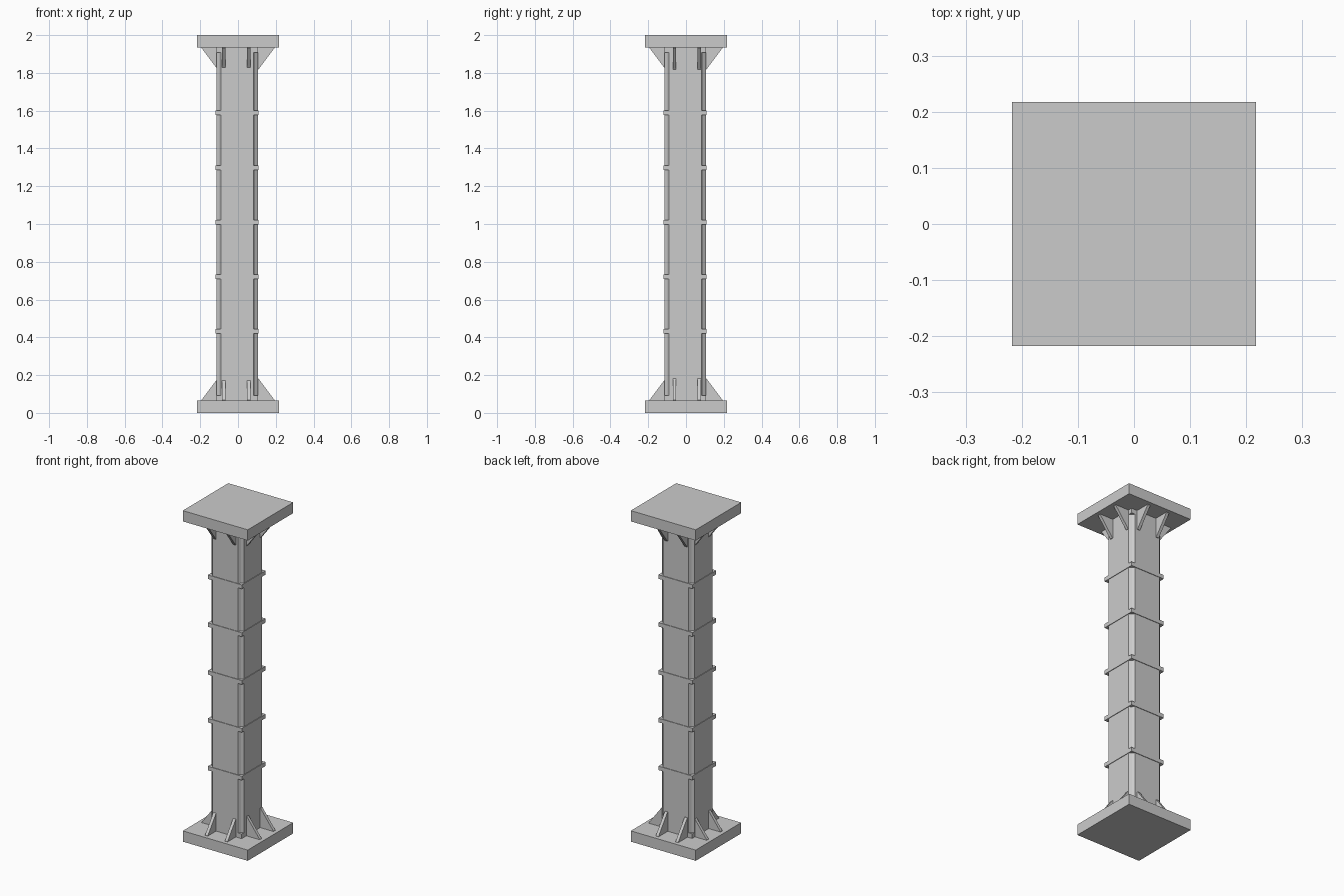
import bpy, bmesh
from mathutils import Matrix

if "Cube" in bpy.data.objects:
    bpy.data.objects.remove(bpy.data.objects["Cube"])

C = -0.005      # shaft sits slightly off the plate centre
H = 0.11        # shaft half width
PLATE = 0.217
T = 0.065       # plate thickness


def prism(name, outline, depth, matrix):
    """Extrude a 2D outline along its local z, then place it."""
    bm = bmesh.new()
    face = bm.faces.new([bm.verts.new((x, y, 0)) for x, y in outline])
    new = bmesh.ops.extrude_face_region(bm, geom=[face])["geom"]
    verts = [v for v in new if isinstance(v, bmesh.types.BMVert)]
    bmesh.ops.translate(bm, verts=verts, vec=(0, 0, depth))
    bmesh.ops.transform(bm, matrix=matrix, verts=bm.verts)
    bmesh.ops.recalc_face_normals(bm, faces=bm.faces)
    mesh = bpy.data.meshes.new(name)
    bm.to_mesh(mesh)
    bm.free()
    obj = bpy.data.objects.new(name, mesh)
    bpy.context.collection.objects.link(obj)
    return obj


def square(h):
    return [(-h, -h), (h, -h), (h, h), (-h, h)]


def slab(name, outline, z0, z1, c=C):
    return prism(name, outline, z1 - z0, Matrix.Translation((c, c, z0)))


# End plates
slab("base_plate", square(PLATE), 0, T, 0)
slab("top_plate", square(PLATE), 2 - T, 2, 0)

# Shaft with a grooved corner on all four sides
corner = [(H, 0.086), (0.096, 0.096), (0.086, H)]
profile = []
for i in range(4):
    for x, y in corner:
        for _ in range(i):
            x, y = -y, x
        profile.append((x, y))
slab("shaft", profile, T, 2 - T)

# Square collars where the grooves stop
slab("lower_collar", square(H), T, 0.093)
slab("upper_collar", square(H), 1.907, 2 - T)

# Thin bands around the shaft
for i in range(5):
    z = 0.432 + 0.289 * i
    slab(f"band_{i + 1}", square(0.1135), z - 0.012, z + 0.012)

# Triangular gussets, two per face at both ends
W = 0.018
sides = {
    "x": (-0.061, 0.070),   # y positions on the left and right faces
    "y": (-0.075, 0.057),   # x positions on the front and back faces
}
for axis, places in sides.items():
    for place in places:
        for s in (-1, 1):
            for end in ("lower", "upper"):
                root = s * 0.10
                tri = [(root, T - 0.005), (s * 0.194, T - 0.005),
                       (s * 0.194, T + 0.002), (s * 0.108, 0.182), (root, 0.182)]
                if end == "upper":
                    tri = [(r, 2 - z) for r, z in tri]
                a = place - W / 2
                if axis == "x":   # local (r, z, depth) -> (r, depth, z)
                    m = Matrix(((1, 0, 0, 0), (0, 0, 1, a), (0, 1, 0, 0), (0, 0, 0, 1)))
                else:             # local (r, z, depth) -> (depth, r, z)
                    m = Matrix(((0, 0, 1, a), (1, 0, 0, 0), (0, 1, 0, 0), (0, 0, 0, 1)))
                prism(f"{end}_gusset", tri, W, m)
